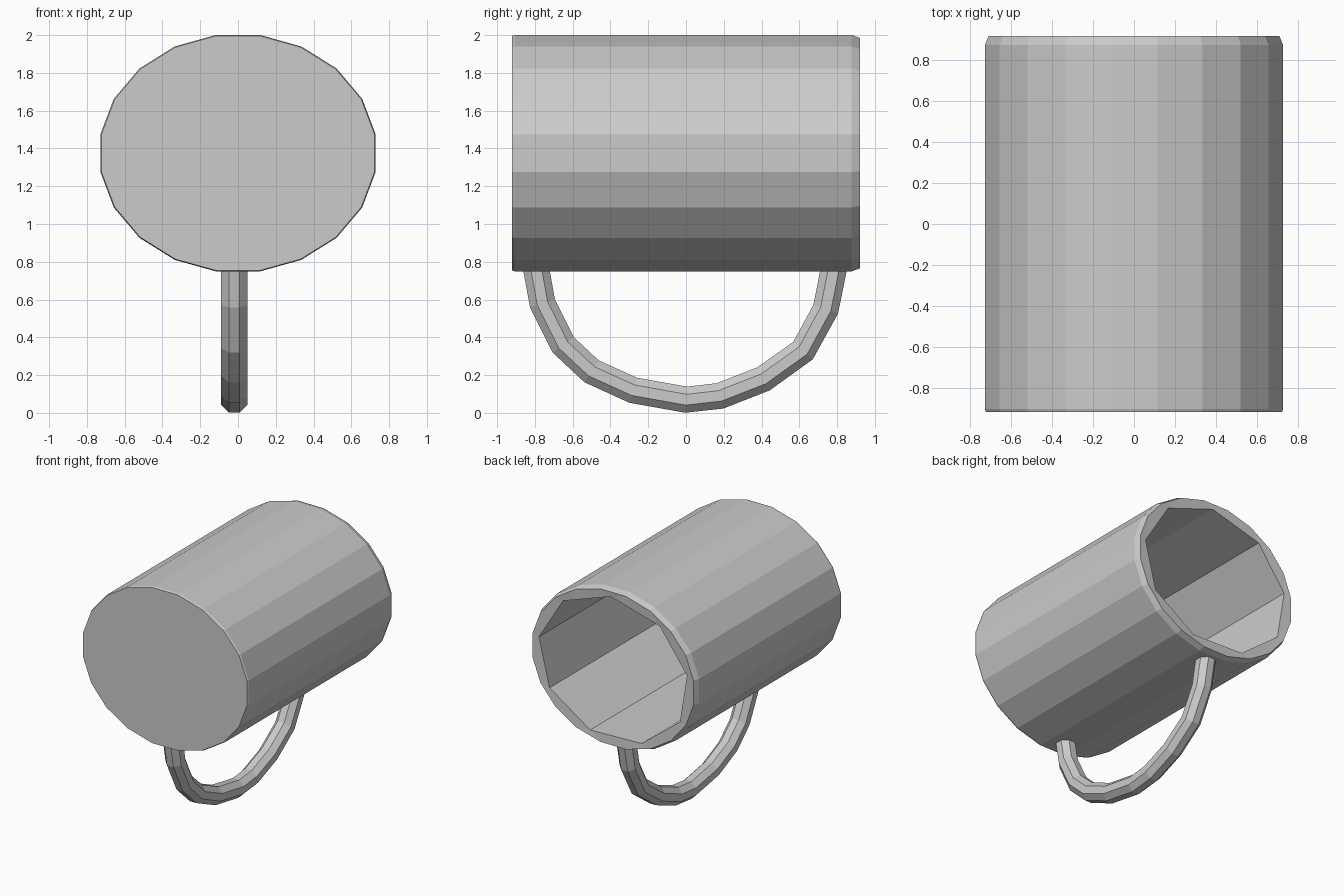
import bpy, bmesh, math
from mathutils import Vector

if "Cube" in bpy.data.objects:
    bpy.data.objects.remove(bpy.data.objects["Cube"], do_unlink=True)

# One plain grey for the whole mug
grey = bpy.data.materials.new("plain grey")
grey.use_nodes = True
colour = (0.6, 0.6, 0.6, 1)
grey.diffuse_color = colour
grey.node_tree.nodes["Principled BSDF"].inputs["Base Color"].default_value = colour

AXIS_Z = 1.375
RADIUS_X, RADIUS_Z = 0.738, 0.634


def oval(bm, sides, turn, scale, y):
    """Ring of vertices on the mug's oval cross-section."""
    ring = []
    for i in range(sides):
        a = math.radians(turn) + math.tau * i / sides
        ring.append(bm.verts.new((RADIUS_X * scale * math.cos(a), y,
                                  AXIS_Z + RADIUS_Z * scale * math.sin(a))))
    return ring


def bridge(bm, a, b):
    for i in range(len(a)):
        j = (i + 1) % len(a)
        bm.faces.new((a[i], a[j], b[j], b[i]))


def skin(bm, rings):
    for a, b in zip(rings, rings[1:]):
        bridge(bm, a, b)


def finish(bm, name):
    bmesh.ops.recalc_face_normals(bm, faces=bm.faces)
    mesh = bpy.data.meshes.new(name)
    bm.to_mesh(mesh)
    bm.free()
    mesh.materials.append(grey)
    obj = bpy.data.objects.new(name, mesh)
    bpy.context.collection.objects.link(obj)
    return obj


# Mug body: faceted outside, broad flat panels inside, closed at the front
bm = bmesh.new()
outer = [oval(bm, 20, 9, s, y) for s, y in
         ((0.992, -0.92), (1, -0.905), (1, 0.875), (0.975, 0.92))]
inner = [oval(bm, 9, 8, 0.9, y) for y in (-0.88, 0.915)]
skin(bm, outer)
skin(bm, inner)
bm.faces.new(outer[0])
bm.faces.new(inner[0])
rim_edges = [e for e in bm.edges if e.is_boundary]
bmesh.ops.triangle_fill(bm, edges=rim_edges, use_beauty=True)
finish(bm, "mug_body")

# Handle: an eight-sided tube swept along a bow below the body
path = [Vector((-0.02, y, z)) for y, z in (
    (-0.80, 0.80), (-0.76, 0.58), (-0.65, 0.36), (-0.50, 0.22), (-0.28, 0.12),
    (0, 0.07), (0.18, 0.09), (0.41, 0.18), (0.62, 0.33), (0.74, 0.55), (0.79, 0.80))]
bm = bmesh.new()
rings = []
for i, p in enumerate(path):
    along = (path[min(i + 1, len(path) - 1)] - path[max(i - 1, 0)]).normalized()
    side = Vector((1, 0, 0))
    out = along.cross(side)
    ring = []
    for k in range(8):
        a = math.tau * (k + 0.5) / 8
        ring.append(bm.verts.new(p + 0.075 * (side * math.cos(a) + out * math.sin(a))))
    rings.append(ring)
skin(bm, rings)
bm.faces.new(rings[0])
bm.faces.new(rings[-1])
finish(bm, "handle")
